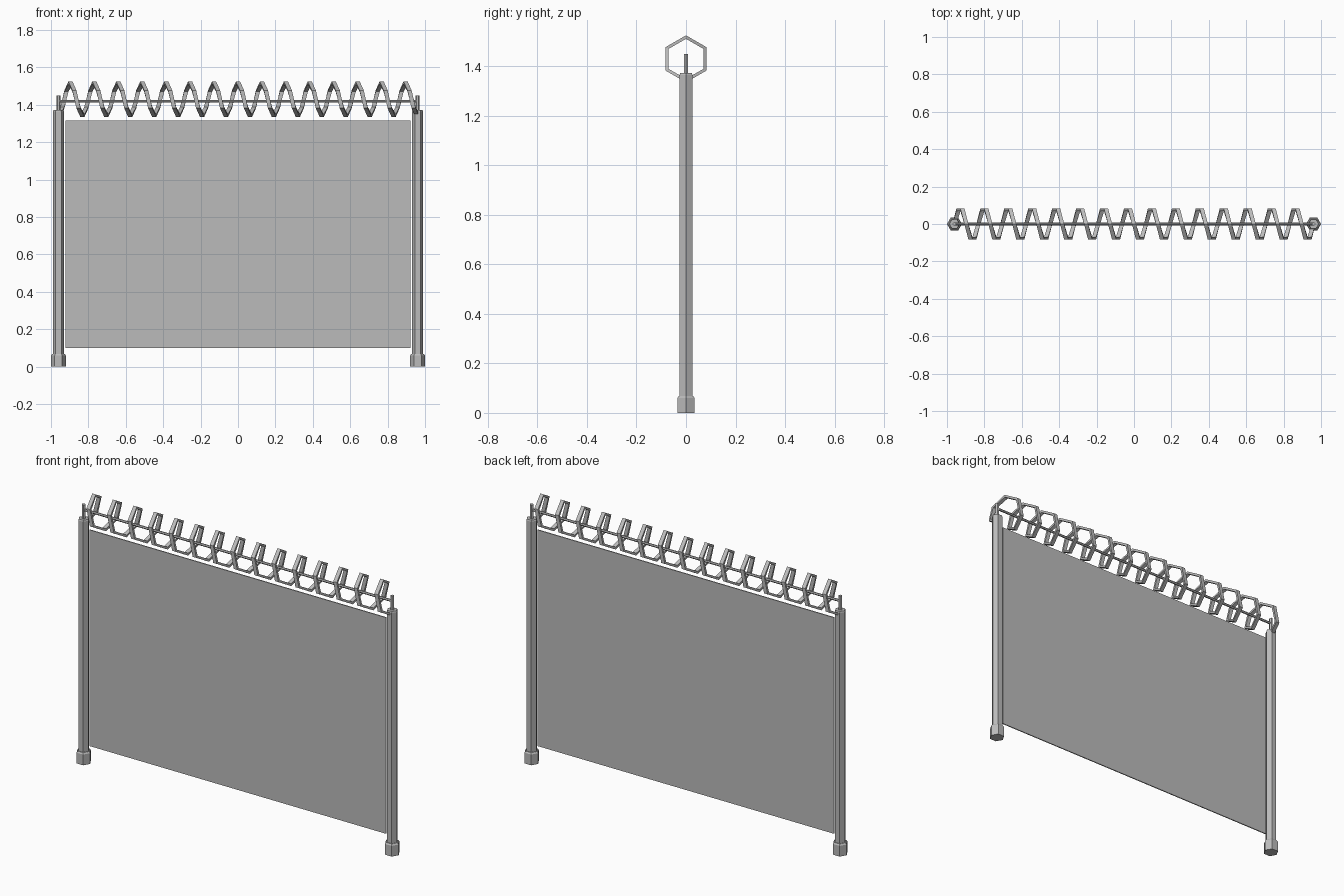
import bpy, bmesh
from math import sin, cos, pi
from mathutils import Matrix, Vector

if "Cube" in bpy.data.objects:
    bpy.data.objects.remove(bpy.data.objects["Cube"], do_unlink=True)

steel = bpy.data.materials.new("grey_steel")
steel.use_nodes = True
grey = (0.5, 0.5, 0.5, 1)
steel.diffuse_color = grey
steel.node_tree.nodes["Principled BSDF"].inputs["Base Color"].default_value = grey


def finish(name, bm):
    bmesh.ops.recalc_face_normals(bm, faces=bm.faces[:])
    mesh = bpy.data.meshes.new(name)
    bm.to_mesh(mesh)
    bm.free()
    mesh.materials.append(steel)
    obj = bpy.data.objects.new(name, mesh)
    bpy.context.collection.objects.link(obj)
    return obj


def skin(name, rings):
    """Bridge successive closed rings of points and cap both ends."""
    bm = bmesh.new()
    loops = [[bm.verts.new(p) for p in ring] for ring in rings]
    for a, b in zip(loops, loops[1:]):
        for i in range(len(a)):
            j = (i + 1) % len(a)
            bm.faces.new((a[i], a[j], b[j], b[i]))
    bm.faces.new(loops[0])
    bm.faces.new(loops[-1])
    return finish(name, bm)


def hex_column(name, x, sections):
    """Upright six-sided column from (height, radius) sections."""
    return skin(name, [[(x + r * cos(k * pi / 3), r * sin(k * pi / 3), z)
                        for k in range(6)] for z, r in sections])


# Posts with footings and top pins
POST_X = 0.96
for side, sx in (("left", 1), ("right", -1)):
    x = sx * POST_X
    hex_column(side + "_footing", x, [(0, 0.04), (0.06, 0.04), (0.068, 0.034)])
    hex_column(side + "_post", x, [(0.05, 0.03), (1.365, 0.03), (1.372, 0.027)])
    hex_column(side + "_pin", x, [(1.36, 0.01), (1.45, 0.01)])

# Frame: a rectangle with its middle removed, given thickness
HALF_W, BOTTOM, TOP, BAR = 0.94, 0.083, 1.335, 0.023
bm = bmesh.new()
corners = [(-HALF_W, BOTTOM), (HALF_W, BOTTOM), (HALF_W, TOP), (-HALF_W, TOP)]
face = bm.faces.new([bm.verts.new((x, 0, z)) for x, z in corners])
bmesh.ops.inset_region(bm, faces=[face], thickness=BAR, use_even_offset=True)
bmesh.ops.delete(bm, geom=[face], context="FACES")
frame = finish("panel_frame", bm)
solid = frame.modifiers.new("thickness", "SOLIDIFY")
solid.thickness = 0.026
solid.offset = 0

# Infill panel, recessed in the frame
bm = bmesh.new()
size = Vector((2 * (HALF_W - BAR) + 0.01, 0.006, TOP - BOTTOM - 2 * BAR + 0.01))
bmesh.ops.create_cube(bm, size=1, matrix=Matrix.Translation((0, 0, (TOP + BOTTOM) / 2))
                      @ Matrix.Diagonal(size).to_4x4())
finish("infill_panel", bm)

# Straight wire between the pins
skin("straight_wire", [[(x, 0.007 * cos(k * pi / 3), 1.42 + 0.007 * sin(k * pi / 3))
                        for k in range(6)] for x in (-POST_X, POST_X)])

# Angular coil: flat strip turned around the wire, six steps per turn
TURNS, STEPS, AXIS_Z = 15, 6, 1.43
strip = [(-0.011, 0.081), (0.011, 0.081), (0.011, 0.095), (-0.011, 0.095)]
rings = []
for i in range(TURNS * STEPS + 1):
    angle = 2 * pi * i / STEPS
    x = -POST_X + 2 * POST_X * i / (TURNS * STEPS)
    rings.append([(x + dx, r * sin(angle), AXIS_Z - r * cos(angle)) for dx, r in strip])
skin("coil", rings)
